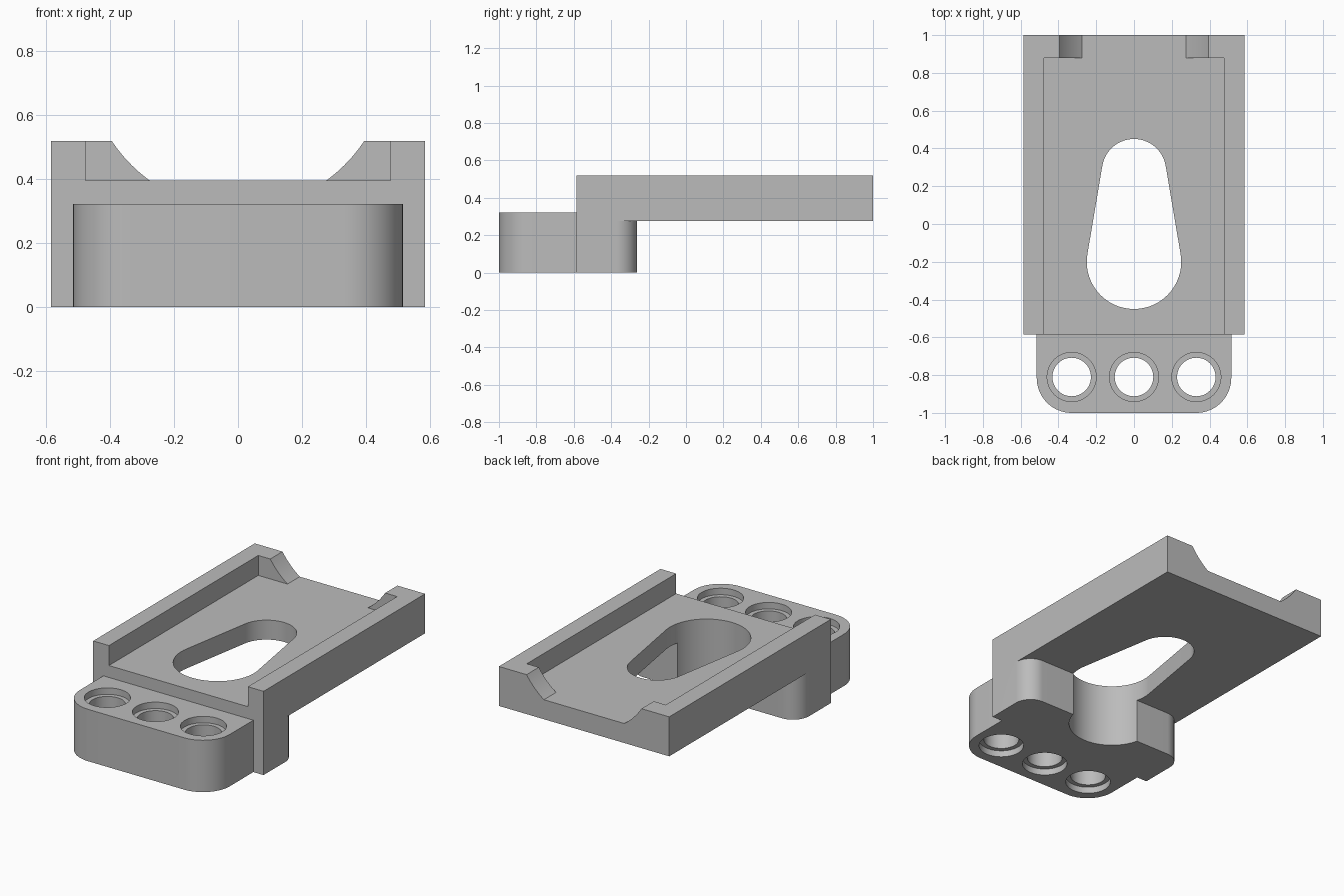
import bpy
import bmesh
from math import sin, cos, pi, asin, atan2, hypot

if "Cube" in bpy.data.objects:
    bpy.data.objects.remove(bpy.data.objects["Cube"], do_unlink=True)

grey = bpy.data.materials.new("plain grey")
grey.use_nodes = True
grey.diffuse_color = (0.5, 0.5, 0.5, 1)
grey.node_tree.nodes["Principled BSDF"].inputs["Base Color"].default_value = (0.5, 0.5, 0.5, 1)


def arc(cx, cy, r, a0, a1, n=16):
    return [(cx + r * cos(a0 + (a1 - a0) * i / n), cy + r * sin(a0 + (a1 - a0) * i / n))
            for i in range(n + 1)]


def prism(name, outline, lo, hi, along_y=False):
    """Extrude an outline from lo to hi, along z or along y."""
    bm = bmesh.new()
    verts = [bm.verts.new((a, lo, b) if along_y else (a, b, lo)) for a, b in outline]
    face = bm.faces.new(verts)
    ext = bmesh.ops.extrude_face_region(bm, geom=[face])
    moved = [g for g in ext["geom"] if isinstance(g, bmesh.types.BMVert)]
    step = (0, hi - lo, 0) if along_y else (0, 0, hi - lo)
    bmesh.ops.translate(bm, vec=step, verts=moved)
    bmesh.ops.recalc_face_normals(bm, faces=bm.faces)
    mesh = bpy.data.meshes.new(name)
    bm.to_mesh(mesh)
    bm.free()
    mesh.materials.append(grey)
    obj = bpy.data.objects.new(name, mesh)
    bpy.context.collection.objects.link(obj)
    return obj


def rect(x, y0, y1):
    return [(-x, y0), (x, y0), (x, y1), (-x, y1)]


def combine(target, other, operation):
    """Apply a boolean and discard the helper."""
    mod = target.modifiers.new("combine", "BOOLEAN")
    mod.operation = operation
    mod.solver = "EXACT"
    mod.object = other
    bpy.context.view_layer.objects.active = target
    bpy.ops.object.modifier_apply(modifier=mod.name)
    bpy.data.objects.remove(other, do_unlink=True)


WIDE, FRONT, BACK = 0.585, -0.585, 1.0
UNDER, FLOOR, TOP = 0.275, 0.396, 0.52

# Sliding tray with side rails and a low back wall
body = prism("mounting_bracket", rect(WIDE, FRONT, BACK), UNDER, TOP)
combine(body, prism("pocket", rect(0.477, -0.8, 0.88), FLOOR, 0.7), "DIFFERENCE")

# Round notch through the back wall, stopped at the tray floor
cz, r = 0.779, 0.472
half = asin((cz - FLOOR) / r)
notch = arc(0, cz, r, -half, -asin((cz - TOP - 0.02 + 0.02) / r), 12)
notch.append((notch[-1][0], 0.7))
notch += [(-x, z) for x, z in reversed(notch)]
combine(body, prism("notch", notch, 0.8, 1.1, along_y=True), "DIFFERENCE")

# Foot under the front of the tray, rounded at its back corners
fr, fy = 0.11, -0.262
foot = [(-WIDE, FRONT), (WIDE, FRONT)]
foot += arc(WIDE - fr, fy - fr, fr, 0, pi / 2)
foot += arc(fr - WIDE, fy - fr, fr, pi / 2, pi)
combine(body, prism("foot", foot, 0, 0.34), "UNION")

# Front pad with rounded corners
pw, pr = 0.515, 0.185
pad = [(pw, -0.5), (-pw, -0.5)]
pad += arc(pr - pw, pr - 1, pr, pi, 1.5 * pi)
pad += arc(pw - pr, pr - 1, pr, 1.5 * pi, 2 * pi)
combine(body, prism("pad", pad, 0, 0.322), "UNION")

# Teardrop opening through tray and foot
big, small, y_big, y_small = 0.25, 0.17, -0.2, 0.28
lean = asin((big - small) / (y_small - y_big))
drop = arc(0, y_small, small, lean, pi - lean, 32)
drop += arc(0, y_big, big, pi - lean, 2 * pi + lean, 48)
combine(body, prism("teardrop", drop, -0.1, 0.8), "DIFFERENCE")

# Three bolt holes, recessed on both faces
for x in (-0.33, 0, 0.33):
    for radius, lo, hi in ((0.102, -0.1, 0.5), (0.13, 0.282, 0.5), (0.13, -0.1, 0.04)):
        circle = arc(x, -0.81, radius, 0, 2 * pi, 48)[:-1]
        combine(body, prism("bolt_hole", circle, lo, hi), "DIFFERENCE")

# Smooth the rounded walls and keep the edges crisp
bpy.ops.object.select_all(action="DESELECT")
body.select_set(True)
bpy.context.view_layer.objects.active = body
bpy.ops.object.shade_smooth_by_angle(angle=pi / 6)
